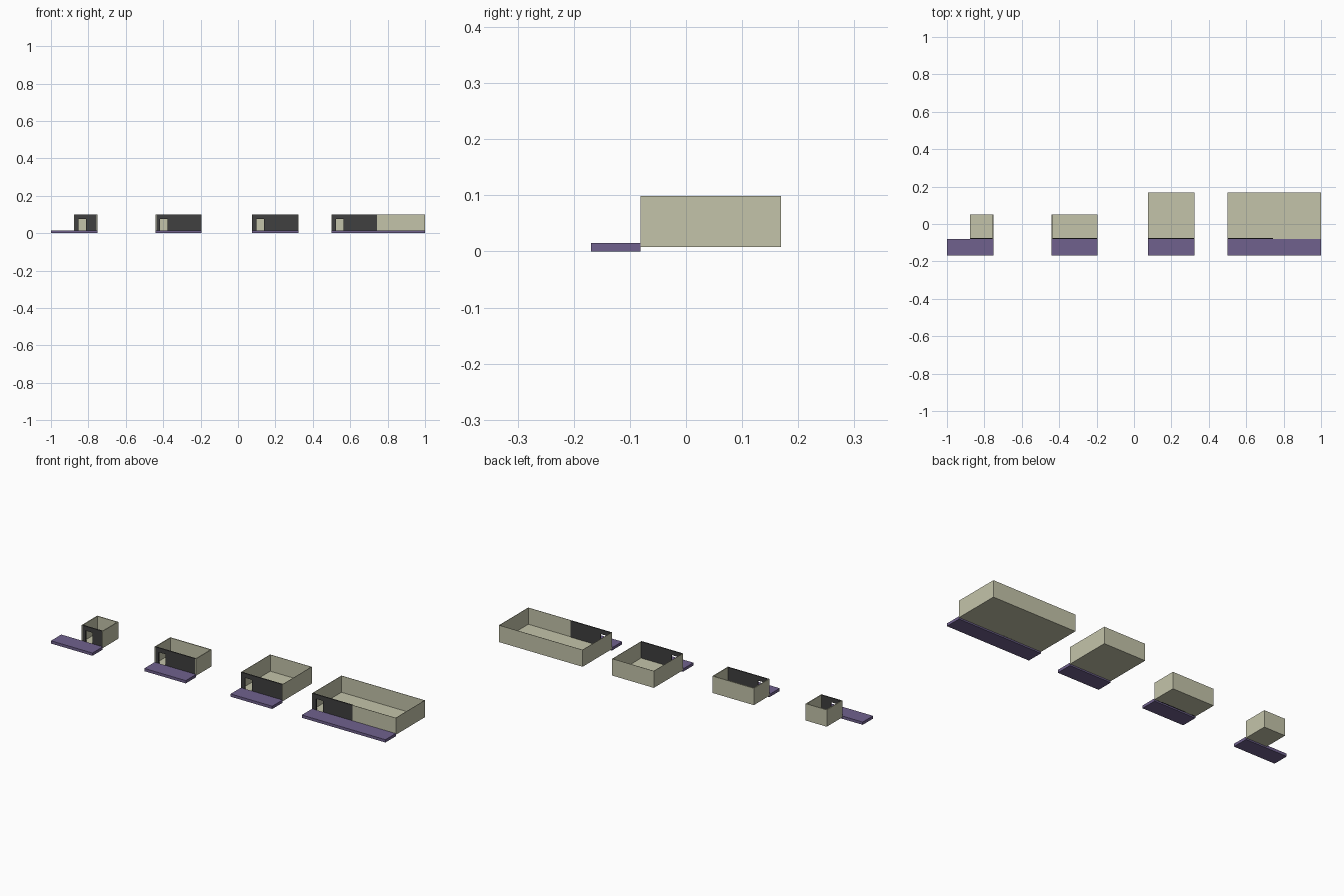
import bpy, bmesh
from mathutils import Vector

if "Cube" in bpy.data.objects:
    bpy.data.objects.remove(bpy.data.objects["Cube"])


def material(name, rgb):
    m = bpy.data.materials.new(name)
    m.diffuse_color = (*rgb, 1)
    m.use_nodes = True
    m.node_tree.nodes["Principled BSDF"].inputs["Base Color"].default_value = m.diffuse_color
    return m


BEIGE = material("beige", (0.55, 0.55, 0.40))
PURPLE = material("purple", (0.16, 0.12, 0.27))
DARK = material("charcoal", (0.05, 0.05, 0.05))


def prism(name, points, direction, mat):
    """Extrude a flat outline along a direction."""
    bm = bmesh.new()
    face = bm.faces.new([bm.verts.new(p) for p in points])
    ext = bmesh.ops.extrude_face_region(bm, geom=[face])
    verts = [g for g in ext["geom"] if isinstance(g, bmesh.types.BMVert)]
    bmesh.ops.translate(bm, verts=verts, vec=Vector(direction))
    bmesh.ops.recalc_face_normals(bm, faces=bm.faces[:])
    me = bpy.data.meshes.new(name)
    bm.to_mesh(me)
    bm.free()
    me.materials.append(mat)
    ob = bpy.data.objects.new(name, me)
    bpy.context.collection.objects.link(ob)
    return ob


def box(name, x0, x1, y0, y1, z0, z1, mat):
    return prism(name, [(x0, y0, z0), (x1, y0, z0), (x1, y1, z0), (x0, y1, z0)],
                 (0, 0, z1 - z0), mat)


FRONT, WALK_FRONT = -0.081, -0.169
WALK_TOP, BASE, TOP, DOOR_TOP = 0.015, 0.008, 0.099, 0.075

# label, walkway left, room left, right, back, front wall end, shell thickness
rooms = [
    ("small_room", -1.0, -0.878, -0.752, 0.052, -0.752, 0.005),
    ("wide_room", -0.442, -0.442, -0.194, 0.052, -0.194, 0.005),
    ("deep_room", 0.074, 0.074, 0.323, 0.169, 0.323, 0.002),
    ("large_room", 0.5, 0.5, 1.0, 0.169, 0.742, 0.002),
]

for label, walk, x0, x1, back, wall_end, t in rooms:
    # walkway slab in front of the room
    box(label + "_walkway", walk, x1, WALK_FRONT, FRONT, 0, WALK_TOP, PURPLE)
    # floor
    box(label + "_floor", x0, x1, FRONT, back, BASE, BASE + 0.002, BEIGE)
    # side and back walls, with a front return where the facade stops short
    plan = [(x0, FRONT), (x0, back), (x1, back), (x1, FRONT)]
    if wall_end < x1:
        plan += [(wall_end, FRONT), (wall_end, FRONT + t)]
        plan += [(x1 - t, FRONT + t)]
    else:
        plan += [(x1 - t, FRONT)]
    plan += [(x1 - t, back - t), (x0 + t, back - t), (x0 + t, FRONT)]
    prism(label + "_walls", [(x, y, BASE) for x, y in plan],
          (0, 0, TOP - BASE), BEIGE)
    # dark front wall with a doorway
    a = x0 + t
    b = wall_end if wall_end < x1 else x1 - t
    d0, d1 = x0 + 0.024, x0 + 0.065
    outline = [(a, BASE), (d0, BASE), (d0, DOOR_TOP), (d1, DOOR_TOP),
               (d1, BASE), (b, BASE), (b, TOP), (a, TOP)]
    prism(label + "_front_wall", [(x, FRONT, z) for x, z in outline],
          (0, 0.006, 0), DARK)
